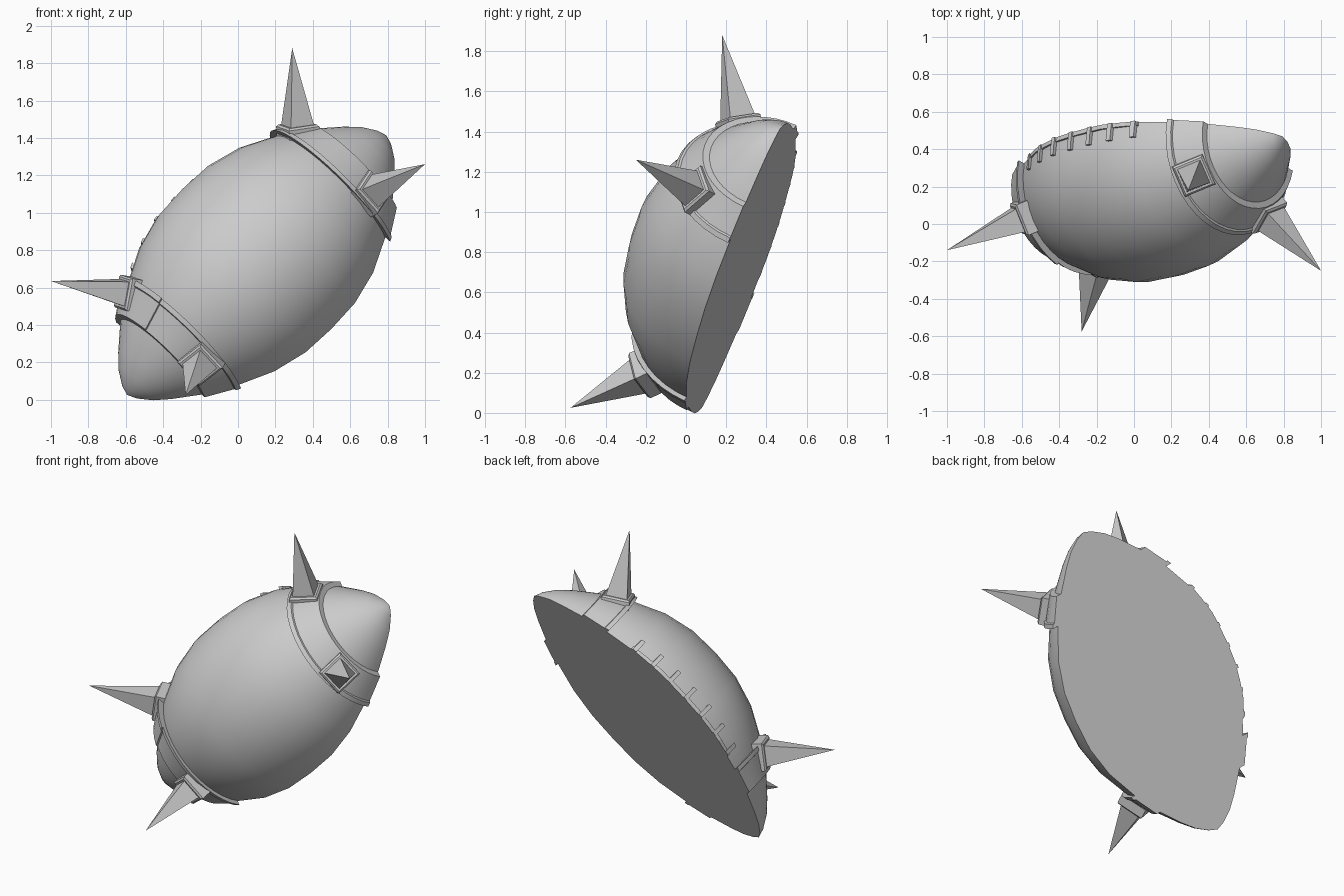
import bpy, bmesh, math
from mathutils import Vector, Matrix

cube = bpy.data.objects.get("Cube")
if cube:
    bpy.data.objects.remove(cube)

grey = bpy.data.materials.new("plain_grey")
grey.use_nodes = True
grey.diffuse_color = (0.6, 0.6, 0.6, 1)
grey.node_tree.nodes["Principled BSDF"].inputs["Base Color"].default_value = (0.6, 0.6, 0.6, 1)

# Local frame: x along the ball, y across the flat back, z out of the flat back
CENTRE = Vector((0.10, 0.274, 0.72))
depth = -Vector((0.17, 1, -0.45)).normalized()
axis = Vector((1, 0.28, 1))
axis = (axis - axis.dot(depth) * depth).normalized()
across = depth.cross(axis)
frame = Matrix((axis, across, depth)).transposed().to_4x4()
frame.translation = CENTRE


def finish(name, bm, smooth=True):
    bmesh.ops.recalc_face_normals(bm, faces=bm.faces)
    mesh = bpy.data.meshes.new(name)
    bm.to_mesh(mesh)
    bm.free()
    mesh.materials.append(grey)
    ob = bpy.data.objects.new(name, mesh)
    bpy.context.collection.objects.link(ob)
    if smooth:
        bpy.ops.object.select_all(action='DESELECT')
        ob.select_set(True)
        bpy.context.view_layer.objects.active = ob
        bpy.ops.object.shade_smooth_by_angle(angle=math.radians(30))
    return ob


def arc_sweep(name, profile, start, end, steps, smooth=True):
    """Turn a closed (along, radius) profile round the ball axis and cap both ends."""
    bm = bmesh.new()
    rings = []
    for i in range(steps + 1):
        a = math.radians(start + (end - start) * i / steps)
        rings.append([bm.verts.new(frame @ Vector((s, r * math.cos(a), r * math.sin(a))))
                      for s, r in profile])
    n = len(profile)
    for ra, rb in zip(rings, rings[1:]):
        for j in range(n):
            k = (j + 1) % n
            bm.faces.new((ra[j], ra[k], rb[k], rb[j]))
    bm.faces.new(rings[0])
    bm.faces.new(rings[-1])
    bmesh.ops.remove_doubles(bm, verts=bm.verts, dist=0.0001)
    return finish(name, bm, smooth)


# Half ball with a flat back
half = [(0, 0.57), (0.19, 0.56), (0.38, 0.51), (0.56, 0.42), (0.73, 0.31),
        (0.86, 0.2), (0.93, 0.13), (0.98, 0.055), (1.0, 0)]
outline = [(-s, r) for s, r in reversed(half[1:])] + half


def ball_radius(s):
    for (s0, r0), (s1, r1) in zip(half, half[1:]):
        if s0 <= abs(s) <= s1:
            return r0 + (r1 - r0) * (abs(s) - s0) / (s1 - s0)


arc_sweep("half_ball", outline, 0, 180, 20)


# Straps with a raised lip along the inner edge
def strap(name, side, lift, start, end):
    profile = [(0.57, 0.38), (0.57, 0.438), (0.595, 0.425), (0.597, 0.413),
               (0.735, 0.325), (0.735, 0.27)]
    arc_sweep(name, [(side * s, r + (lift if 0 < i < 5 else 0))
                     for i, (s, r) in enumerate(profile)],
              start, end, max(4, round((end - start) / 9)))


strap("upper_strap", 1, 0.015, 0, 180)
strap("lower_strap", -1, 0.005, 80, 180)
strap("lower_strap_overlap", -1, 0.018, 0, 82)

# Laces: cross bars and a seam strip beside the flat back
for i in range(7):
    s = -0.46 + 0.14 * i
    lo, hi = s - 0.013, s + 0.013
    arc_sweep("lace_%d" % (i + 1),
              [(lo, ball_radius(lo) - 0.02), (lo, ball_radius(lo) + 0.018),
               (hi, ball_radius(hi) + 0.018), (hi, ball_radius(hi) - 0.02)],
              0, 10, 2, False)
seam = [-0.48 + 0.88 * i / 8 for i in range(9)]
arc_sweep("lace_seam", [(s, ball_radius(s) + 0.01) for s in seam]
          + [(s, ball_radius(s) - 0.02) for s in reversed(seam)], 0, 2.5, 1, False)


# Four-sided spikes, each on a square plate lined up with its strap
def spike(name, base, tip):
    base, tip = Vector(base), Vector(tip)
    out = (tip - base).normalized()
    side = axis.cross(out).normalized()
    up = out.cross(side)

    def loft(part, rings):
        bm = bmesh.new()
        loops = [[bm.verts.new(base + out * h + side * x * w + up * y * w)
                  for x, y in ((-1, -1), (1, -1), (1, 1), (-1, 1))] for h, w in rings]
        for a, b in zip(loops, loops[1:]):
            for j in range(4):
                k = (j + 1) % 4
                bm.faces.new((a[j], a[k], b[k], b[j]))
        bm.faces.new(loops[0])
        bm.faces.new(loops[-1])
        bmesh.ops.remove_doubles(bm, verts=bm.verts, dist=0.0001)
        finish(part, bm, False)

    loft(name + "_plate", [(-0.05, 0.088), (0.012, 0.088), (0.022, 0.078)])
    loft(name, [(0.0, 0.07), ((tip - base).length, 0.0)])


spike("top_spike", (0.32, 0.26, 1.45), (0.29, 0.18, 1.88))
spike("left_spike", (0.72, 0.04, 1.11), (1.0, -0.25, 1.26))
spike("right_spike", (-0.60, 0.03, 0.57), (-1.0, -0.14, 0.635))
spike("bottom_spike", (-0.20, -0.22, 0.19), (-0.28, -0.575, 0.025))
